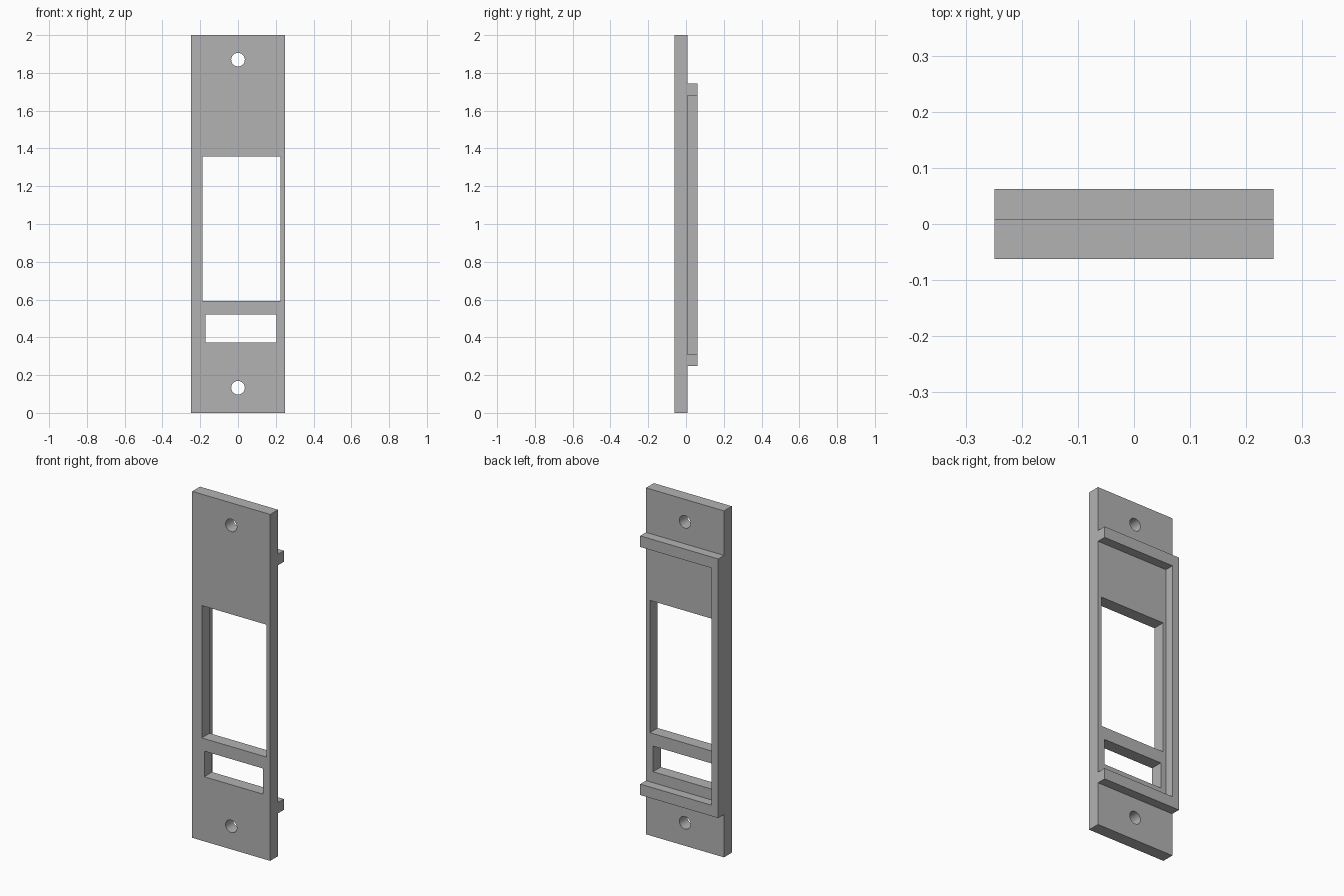
import bpy, bmesh, math
from mathutils import Vector

cube = bpy.data.objects.get("Cube")
if cube:
    bpy.data.objects.remove(cube, do_unlink=True)

grey = bpy.data.materials.new("plain grey")
grey.use_nodes = True
colour = (0.45, 0.45, 0.45, 1)
grey.diffuse_color = colour
grey.node_tree.nodes["Principled BSDF"].inputs["Base Color"].default_value = colour

HALF_W, FRONT, FACE, BACK = 0.249, -0.062, 0.009, 0.062


def prism(name, outline, y0, y1):
    """Extrude an x-z outline from y0 to y1."""
    bm = bmesh.new()
    face = bm.faces.new([bm.verts.new((x, y0, z)) for x, z in outline])
    new = bmesh.ops.extrude_face_region(bm, geom=[face])["geom"]
    verts = [v for v in new if isinstance(v, bmesh.types.BMVert)]
    bmesh.ops.translate(bm, verts=verts, vec=Vector((0, y1 - y0, 0)))
    bmesh.ops.recalc_face_normals(bm, faces=bm.faces)
    mesh = bpy.data.meshes.new(name)
    bm.to_mesh(mesh)
    bm.free()
    mesh.materials.append(grey)
    obj = bpy.data.objects.new(name, mesh)
    bpy.context.collection.objects.link(obj)
    return obj


def rect(x0, x1, z0, z1):
    return [(x0, z0), (x1, z0), (x1, z1), (x0, z1)]


def circle(z, r, n=32):
    return [(r * math.cos(math.tau * i / n), z + r * math.sin(math.tau * i / n))
            for i in range(n)]


# Main plate with two windows and two screw holes
plate = prism("face_plate", rect(-HALF_W, HALF_W, 0, 2), FRONT, FACE)
openings = {
    "large_window": rect(-0.188, 0.225, 0.593, 1.357),
    "small_window": rect(-0.172, 0.204, 0.373, 0.521),
    "upper_hole": circle(1.87, 0.036),
    "lower_hole": circle(0.133, 0.036),
}
cutters = []
for name, outline in openings.items():
    cutter = prism(name + "_cutter", outline, FRONT - 0.1, FACE + 0.1)
    cutter.hide_render = True
    cutters.append(cutter)
    mod = plate.modifiers.new(name, "BOOLEAN")
    mod.operation = "DIFFERENCE"
    mod.solver = "EXACT"
    mod.object = cutter

bpy.ops.object.select_all(action="DESELECT")
plate.select_set(True)
bpy.context.view_layer.objects.active = plate
for name in openings:
    bpy.ops.object.modifier_apply(modifier=name)
for cutter in cutters:
    bpy.data.objects.remove(cutter, do_unlink=True)
bpy.ops.object.shade_smooth_by_angle(angle=math.radians(30))

# Raised back frame: two rails joined by a strip along one side, open on the other
LOW, LOW_IN, HIGH_IN, HIGH, STRIP = 0.247, 0.31, 1.679, 1.743, -0.206
prism("back_frame", [
    (-HALF_W, LOW), (HALF_W, LOW), (HALF_W, LOW_IN), (STRIP, LOW_IN),
    (STRIP, HIGH_IN), (HALF_W, HIGH_IN), (HALF_W, HIGH), (-HALF_W, HIGH),
], FACE, BACK)
